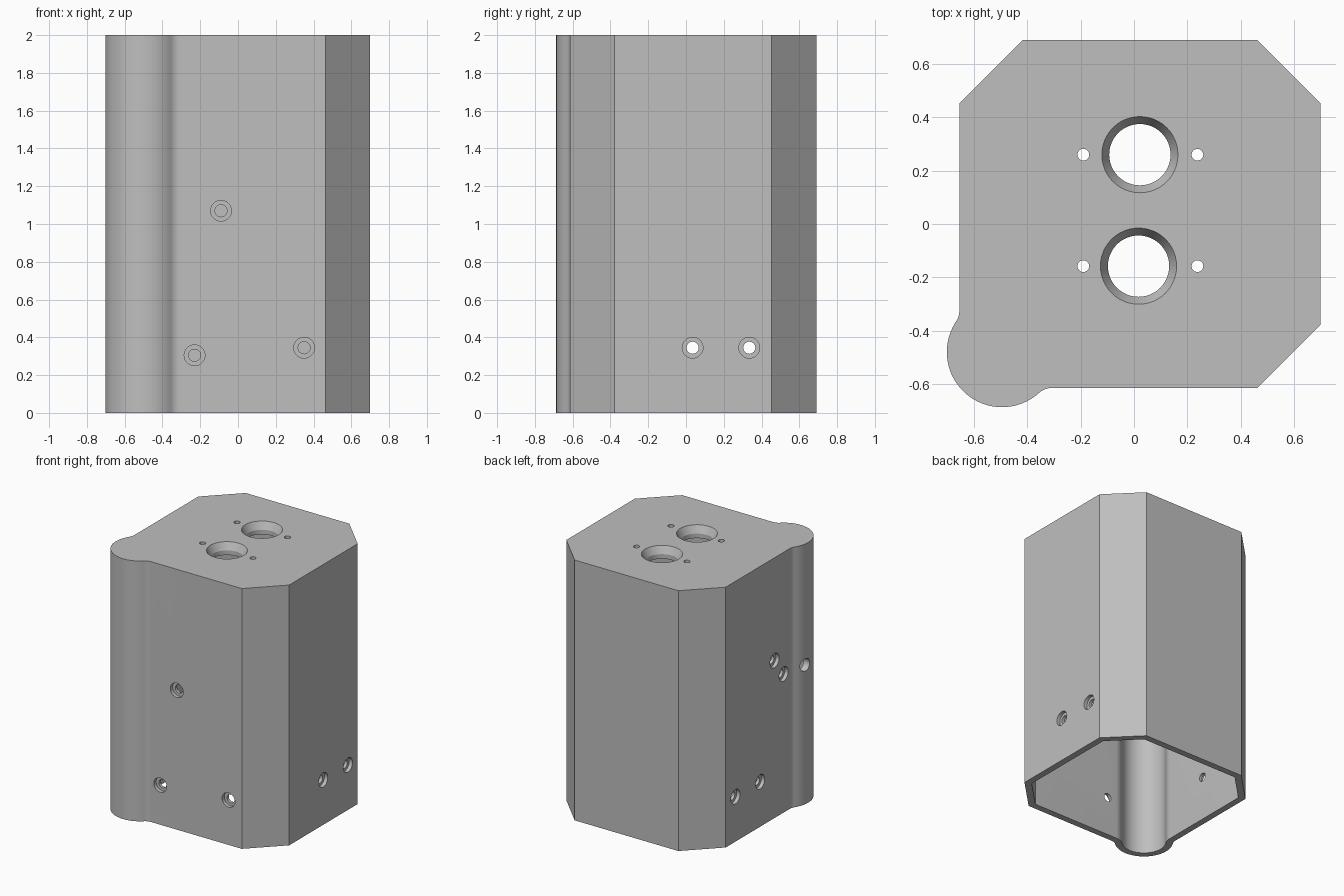
import bpy, bmesh
from math import cos, sin, pi, atan2, sqrt, radians
from mathutils import Vector

cube = bpy.data.objects.get("Cube")
if cube:
    bpy.data.objects.remove(cube, do_unlink=True)

# Overall sizes
X0, X1, Y0, Y1 = -0.655, 0.70, -0.615, 0.69
HEIGHT, WALL, ROOF = 2.0, 0.05, 0.09
CHAMFER = 0.237
LOBE, LOBE_R, FILLET = Vector((-0.495, -0.48)), 0.207, 0.07

grey = bpy.data.materials.new("plain_grey")
grey.use_nodes = True
grey.diffuse_color = (0.52, 0.52, 0.52, 1)
grey.node_tree.nodes["Principled BSDF"].inputs["Base Color"].default_value = grey.diffuse_color


def arc(c, r, a0, a1, n):
    return [(c[0] + r * cos(a0 + (a1 - a0) * i / n),
             c[1] + r * sin(a0 + (a1 - a0) * i / n)) for i in range(n + 1)]


def angle(v):
    return atan2(v[1], v[0])


def outline(t):
    """Chamfered square with one filleted round lobe, inset by t."""
    x0, x1, y0, y1 = X0 + t, X1 - t, Y0 + t, Y1 - t
    c = CHAMFER - t * (2 - sqrt(2))
    reach = LOBE_R + FILLET
    fx, fy = X0 - FILLET, Y0 - FILLET
    left = Vector((fx, LOBE.y + sqrt(reach ** 2 - (fx - LOBE.x) ** 2)))
    front = Vector((LOBE.x + sqrt(reach ** 2 - (fy - LOBE.y) ** 2), fy))
    pts = [(x1, y1 - c), (x1 - c, y1), (x0 + c, y1), (x0, y1 - c)]
    pts += arc(left, FILLET + t, 0, angle(LOBE - left), 8)
    pts += arc(LOBE, LOBE_R - t, angle(left - LOBE),
               angle(front - LOBE) + 2 * pi, 40)[1:-1]
    pts += arc(front, FILLET + t, angle(LOBE - front), pi / 2, 8)
    return pts + [(x1 - c, y0), (x1, y0 + c)]


def finish(bm, name):
    bmesh.ops.recalc_face_normals(bm, faces=bm.faces)
    mesh = bpy.data.meshes.new(name)
    bm.to_mesh(mesh)
    bm.free()
    mesh.materials.append(grey)
    obj = bpy.data.objects.new(name, mesh)
    bpy.context.collection.objects.link(obj)
    return obj


def prism(name, pts, z0, z1):
    bm = bmesh.new()
    face = bm.faces.new([bm.verts.new((x, y, z0)) for x, y in pts])
    top = bmesh.ops.extrude_face_region(bm, geom=[face])["geom"]
    bmesh.ops.translate(bm, vec=(0, 0, z1 - z0),
                        verts=[v for v in top if isinstance(v, bmesh.types.BMVert)])
    return finish(bm, name)


def drill(bm, pos, outward, profile, n=32):
    """Add a turned cutter; profile holds (radius, depth below the surface)."""
    turn = Vector(outward).to_track_quat('Z', 'Y')
    rings = [[bm.verts.new(Vector(pos) + turn @ Vector((x, y, -d)))
              for x, y in arc((0, 0), r, 0, 2 * pi, n)[:-1]] for r, d in profile]
    bm.faces.new(rings[0])
    bm.faces.new(rings[-1])
    for a, b in zip(rings, rings[1:]):
        for i in range(n):
            j = (i + 1) % n
            bm.faces.new((a[i], a[j], b[j], b[i]))


# Shell and its cutters
body = prism("housing_shell", outline(0), 0, HEIGHT)
cavity = prism("cavity_cutter", outline(WALL), -0.1, HEIGHT - ROOF)

bm = bmesh.new()
SCREW = [(0.055, -0.03), (0.055, 0.028), (0.032, 0.028), (0.032, 0.09)]
PORT = [(0.149, -0.012), (0.115, 0.055), (0.115, 0.15)]
PIN = [(0.022, -0.03), (0.022, 0.15)]

# Roof ports with pin holes on both sides
for px, py in ((0.022, 0.26), (0.017, -0.158)):
    drill(bm, (px, py, HEIGHT), (0, 0, 1), PORT, 48)
    for x in (-0.19, 0.238):
        drill(bm, (x, py, HEIGHT), (0, 0, 1), PIN, 24)

# Counterbored screw holes in the walls
for x, z in ((-0.09, 1.07), (-0.23, 0.305), (0.35, 0.345)):
    drill(bm, (x, Y0, z), (0, -1, 0), SCREW)
for y in (0.035, 0.335):
    drill(bm, (X1, y, 0.345), (1, 0, 0), SCREW)
    drill(bm, (X0, y, 0.345), (-1, 0, 0), SCREW)
for y, z in ((-0.14, 1.21), (-0.25, 1.065)):
    drill(bm, (X0, y, z), (-1, 0, 0), SCREW)

# Plain hole in the lobe
drill(bm, (LOBE.x - LOBE_R, -0.45, 1.07), (-1, 0, 0), [(0.048, -0.05), (0.048, 0.1)])
holes = finish(bm, "hole_cutter")

# Cut, apply and shade
bpy.context.view_layer.objects.active = body
for cutter in (cavity, holes):
    cutter.hide_render = True
    mod = body.modifiers.new(cutter.name, 'BOOLEAN')
    mod.operation, mod.solver, mod.object = 'DIFFERENCE', 'EXACT', cutter
    bpy.ops.object.modifier_apply(modifier=mod.name)
    bpy.data.objects.remove(cutter, do_unlink=True)
bpy.ops.object.select_all(action='DESELECT')
body.select_set(True)
bpy.ops.object.shade_smooth_by_angle(angle=radians(25))
